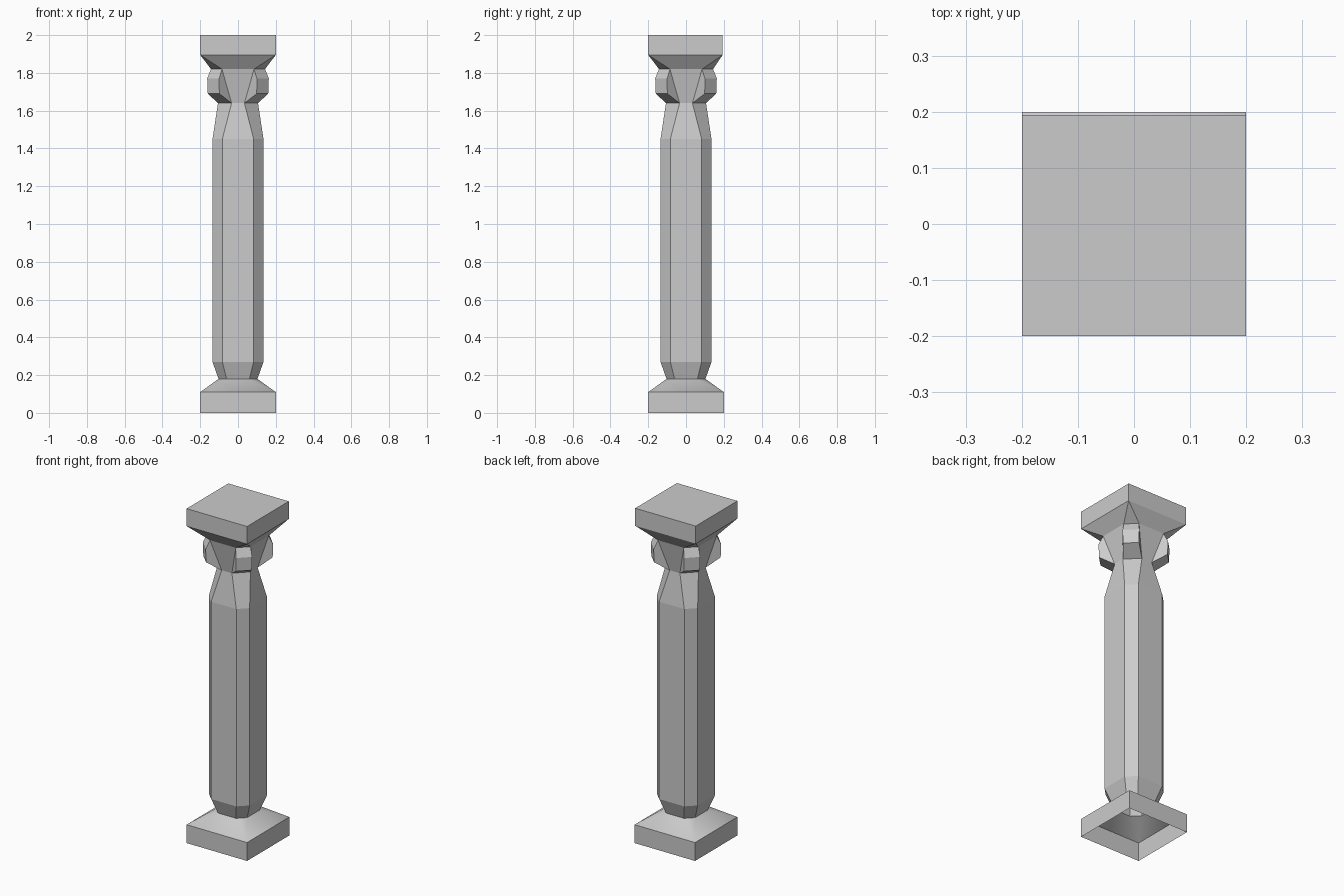
import bpy, bmesh, math

if "Cube" in bpy.data.objects:
    bpy.data.objects.remove(bpy.data.objects["Cube"])


def finish(name, bm, angle=34):
    bmesh.ops.remove_doubles(bm, verts=bm.verts[:], dist=0.0005)
    mesh = bpy.data.meshes.new(name)
    bm.to_mesh(mesh)
    bm.free()
    obj = bpy.data.objects.new(name, mesh)
    bpy.context.collection.objects.link(obj)
    bpy.ops.object.select_all(action='DESELECT')
    obj.select_set(True)
    bpy.context.view_layer.objects.active = obj
    bpy.ops.object.shade_smooth_by_angle(angle=math.radians(angle))
    return obj


def ring(bm, z, h, f):
    # Chamfered square: half width h, half length of each flat side f
    pts = [(h, -f), (h, f), (f, h), (-f, h), (-h, f), (-h, -f), (-f, -h), (f, -h)]
    return [bm.verts.new((x, y, z)) for x, y in pts]


def loft(bm, profile, open_corners=False):
    rings = [ring(bm, *p) for p in profile]
    for a, b in zip(rings, rings[1:]):
        for i in range(8):
            if open_corners and i % 2:
                continue
            j = (i + 1) % 8
            bm.faces.new((a[i], a[j], b[j], b[i]))
    return rings


# Plinth, hollow and open underneath
bm = bmesh.new()
loft(bm, [(0, .2, .2), (.11, .2, .2), (.18, .103, .06)])
finish("base", bm)

# Chamfered shaft
bm = bmesh.new()
loft(bm, [(.18, .103, .06), (.27, .135, .083), (1.45, .135, .083), (1.64, .106, .034)])
finish("shaft", bm, 5)

# Flaring neck, corners left open for the knobs
bm = bmesh.new()
loft(bm, [(1.64, .106, .034), (1.82, .143, .085)], open_corners=True)
finish("neck", bm, 5)

# Square capital with a solid top, back side slightly drawn in
bm = bmesh.new()
rings = loft(bm, [(1.82, .143, .085), (1.895, .2, .2), (2, .2, .2)])
bm.faces.new(rings[-1])
for v in bm.verts:
    if v.co.z > 1.85 and v.co.y > .15:
        v.co.y = .194
finish("capital", bm)

# Corner knobs: a faceted profile on each diagonal
knob_profile = [(1.64, .106, .034), (1.69, .16, .099), (1.77, .163, .1), (1.82, .143, .085)]
bm = bmesh.new()
left = [bm.verts.new((a, b, z)) for z, a, b in knob_profile]
right = [bm.verts.new((b, a, z)) for z, a, b in knob_profile]
for i in range(3):
    bm.faces.new((left[i], right[i], right[i + 1], left[i + 1]))
bm.faces.new(left)
bm.faces.new(right[::-1])
knob = finish("corner_knob", bm, 5)
for face in knob.data.polygons:
    face.use_smooth = False
for k in range(1, 4):
    copy = knob.copy()
    copy.name = f"corner_knob_{k + 1}"
    copy.rotation_euler.z = k * math.pi / 2
    bpy.context.collection.objects.link(copy)
